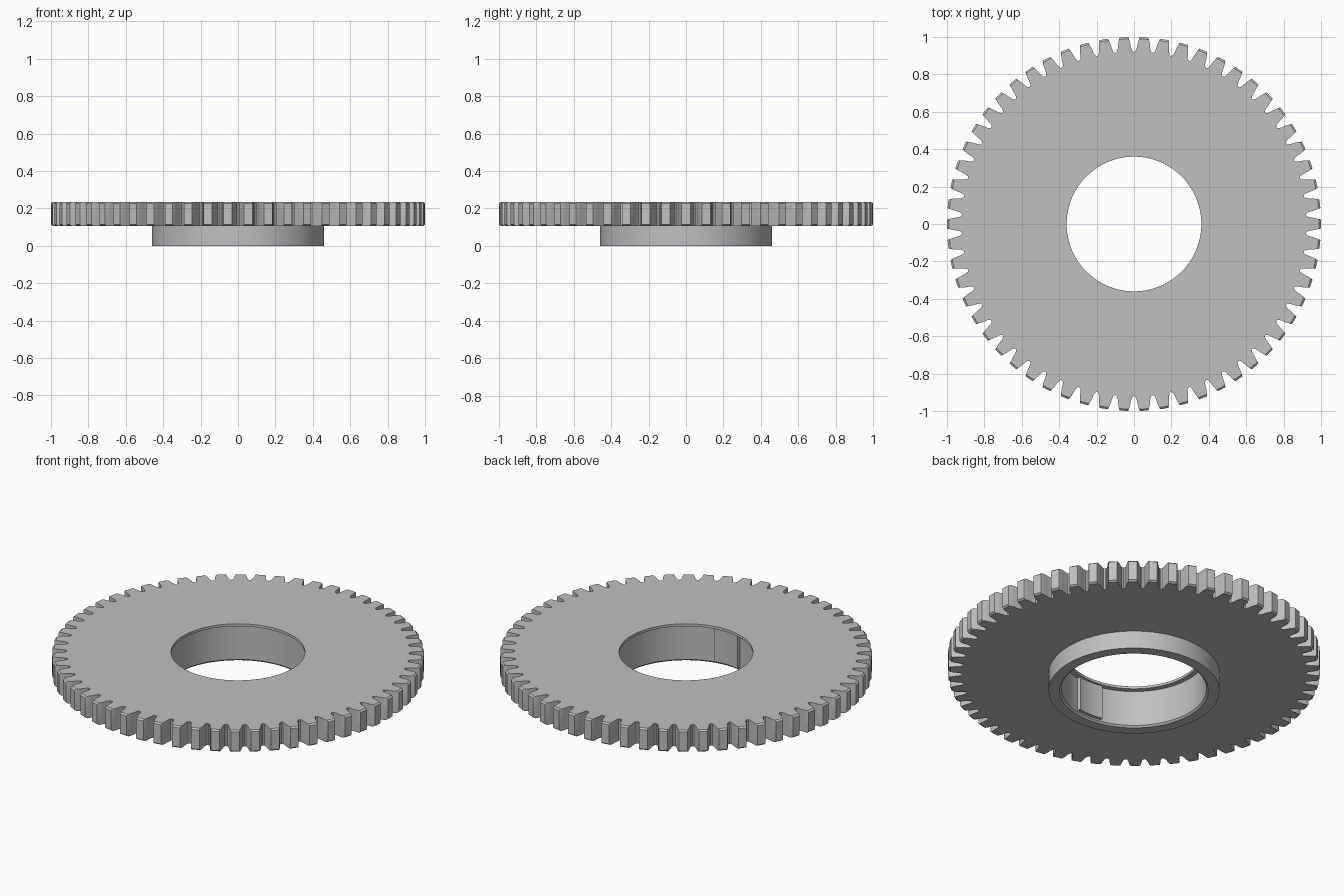
import bpy, bmesh, math

if "Cube" in bpy.data.objects:
    bpy.data.objects.remove(bpy.data.objects["Cube"])

TEETH = 58
PITCH = math.tau / TEETH
BORE, POCKET, HUB = 0.36, 0.39, 0.46
Z_HUB, Z_TOP = 0.105, 0.235

steel = bpy.data.materials.new("steel_grey")
steel.use_nodes = True
colour = (0.53, 0.53, 0.53, 1)
steel.diffuse_color = colour
steel.node_tree.nodes["Principled BSDF"].inputs["Base Color"].default_value = colour

# One tooth: (fraction of the pitch, radius), from root to tip, then mirrored
half = [(-0.5, 0.92), (-0.42, 0.924), (-0.36, 0.938),
        (-0.31, 0.965), (-0.25, 0.988), (-0.21, 1.0)]
tooth = half + [(-f, r) for f, r in reversed(half[1:])]
outline = [((k + f) * PITCH, r) for k in range(TEETH) for f, r in tooth]


def circle(radius, z):
    return [(radius * math.cos(a), radius * math.sin(a), z) for a, _ in outline]


def toothed(tip, z):
    return [(min(r, tip) * math.cos(a), min(r, tip) * math.sin(a), z)
            for a, r in outline]


def finish(name, bm):
    mesh = bpy.data.meshes.new(name)
    bm.to_mesh(mesh)
    bm.free()
    mesh.materials.append(steel)
    obj = bpy.data.objects.new(name, mesh)
    bpy.context.collection.objects.link(obj)
    bpy.ops.object.select_all(action='DESELECT')
    obj.select_set(True)
    bpy.context.view_layer.objects.active = obj
    bpy.ops.object.shade_smooth_by_angle(angle=math.radians(25))
    return obj


def ring(name, loops):
    """Skin a stack of closed loops with quads."""
    bm = bmesh.new()
    rows = [[bm.verts.new(p) for p in loop] for loop in loops]
    for a, b in zip(rows, rows[1:]):
        for i in range(len(a)):
            j = (i + 1) % len(a)
            bm.faces.new((a[i], a[j], b[j], b[i]))
    return finish(name, bm)


# Toothed wheel with chamfered tips and a thin lip round the bore
ring("gear_wheel", [
    circle(HUB, Z_HUB),
    toothed(0.99, Z_HUB),
    toothed(1.0, Z_HUB + 0.008),
    toothed(1.0, Z_TOP - 0.008),
    toothed(0.99, Z_TOP),
    circle(BORE, Z_TOP),
    circle(BORE, Z_TOP - 0.015),
    circle(POCKET, Z_TOP - 0.015),
    circle(POCKET, Z_HUB),
])

# Hub collar under the wheel, open to the pocket
ring("hub_collar", [
    circle(POCKET, Z_HUB),
    circle(POCKET, 0.01),
    circle(POCKET + 0.01, 0),
    circle(HUB, 0),
    circle(HUB, Z_HUB),
])

# Shallow locating key on the front of the pocket wall
bm = bmesh.new()
steps = 8
arc = [math.radians(257 + 24 * i / steps) for i in range(steps + 1)]
points = [(0.372, a) for a in arc] + [(POCKET + 0.005, a) for a in reversed(arc)]
base = bm.faces.new([bm.verts.new((r * math.cos(a), r * math.sin(a), 0.02))
                     for r, a in points])
top = bmesh.ops.extrude_face_region(bm, geom=[base])["geom"]
bmesh.ops.translate(bm, vec=(0, 0, Z_TOP - 0.03),
                    verts=[v for v in top if isinstance(v, bmesh.types.BMVert)])
bmesh.ops.recalc_face_normals(bm, faces=bm.faces)
finish("locating_key", bm)
